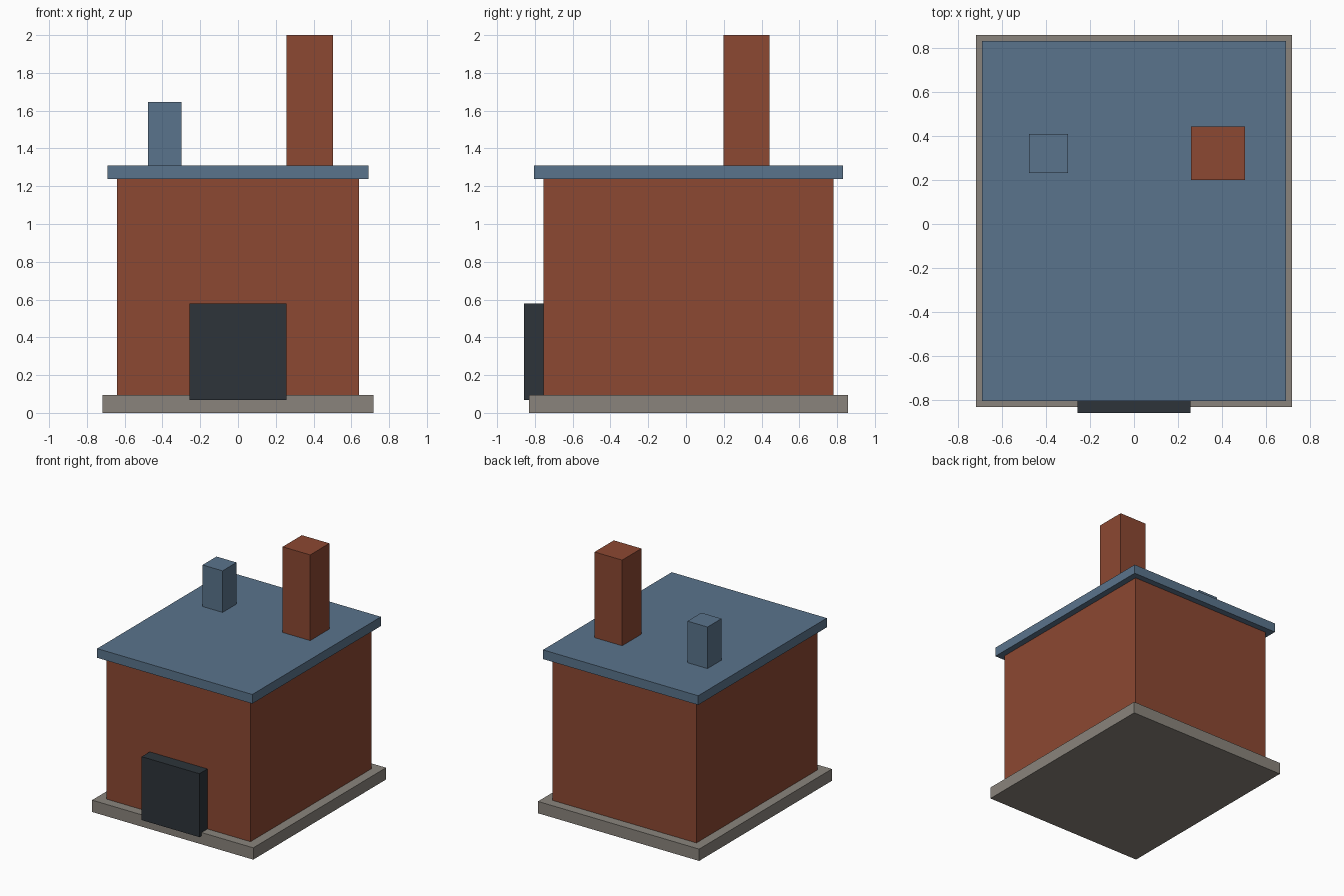
import bpy

cube = bpy.data.objects.get("Cube")
if cube:
    bpy.data.objects.remove(cube, do_unlink=True)


def material(name, rgb):
    mat = bpy.data.materials.new(name)
    mat.use_nodes = True
    colour = (*rgb, 1)
    mat.diffuse_color = colour
    node = next(n for n in mat.node_tree.nodes if n.type == 'BSDF_PRINCIPLED')
    node.inputs["Base Color"].default_value = colour
    return mat


brick = material("brick red", (0.262, 0.065, 0.032))
slate = material("slate blue", (0.102, 0.174, 0.262))
stone = material("stone grey", (0.254, 0.231, 0.202))
iron = material("dark iron", (0.026, 0.034, 0.042))


def block(name, mat, x, y, z):
    """Box filling the given (low, high) range on each axis."""
    spans = (x, y, z)
    bpy.ops.mesh.primitive_cube_add(size=1)
    obj = bpy.context.object
    obj.name = obj.data.name = name
    for v in obj.data.vertices:
        v.co = [lo + (c + 0.5) * (hi - lo) for c, (lo, hi) in zip(v.co, spans)]
    obj.data.materials.append(mat)
    return obj


# Plinth, body and roof slab
block("foundation", stone, (-0.717, 0.717), (-0.83, 0.857), (0, 0.095))
block("walls", brick, (-0.64, 0.64), (-0.755, 0.781), (0.095, 1.237))
block("roof", slate, (-0.69, 0.69), (-0.804, 0.831), (1.237, 1.311))

# Front door panel
block("door", iron, (-0.257, 0.257), (-0.857, -0.755), (0.068, 0.578))

# Roof stacks
block("chimney", brick, (0.258, 0.503), (0.199, 0.443), (1.311, 2))
block("vent", slate, (-0.477, -0.299), (0.231, 0.408), (1.311, 1.645))
